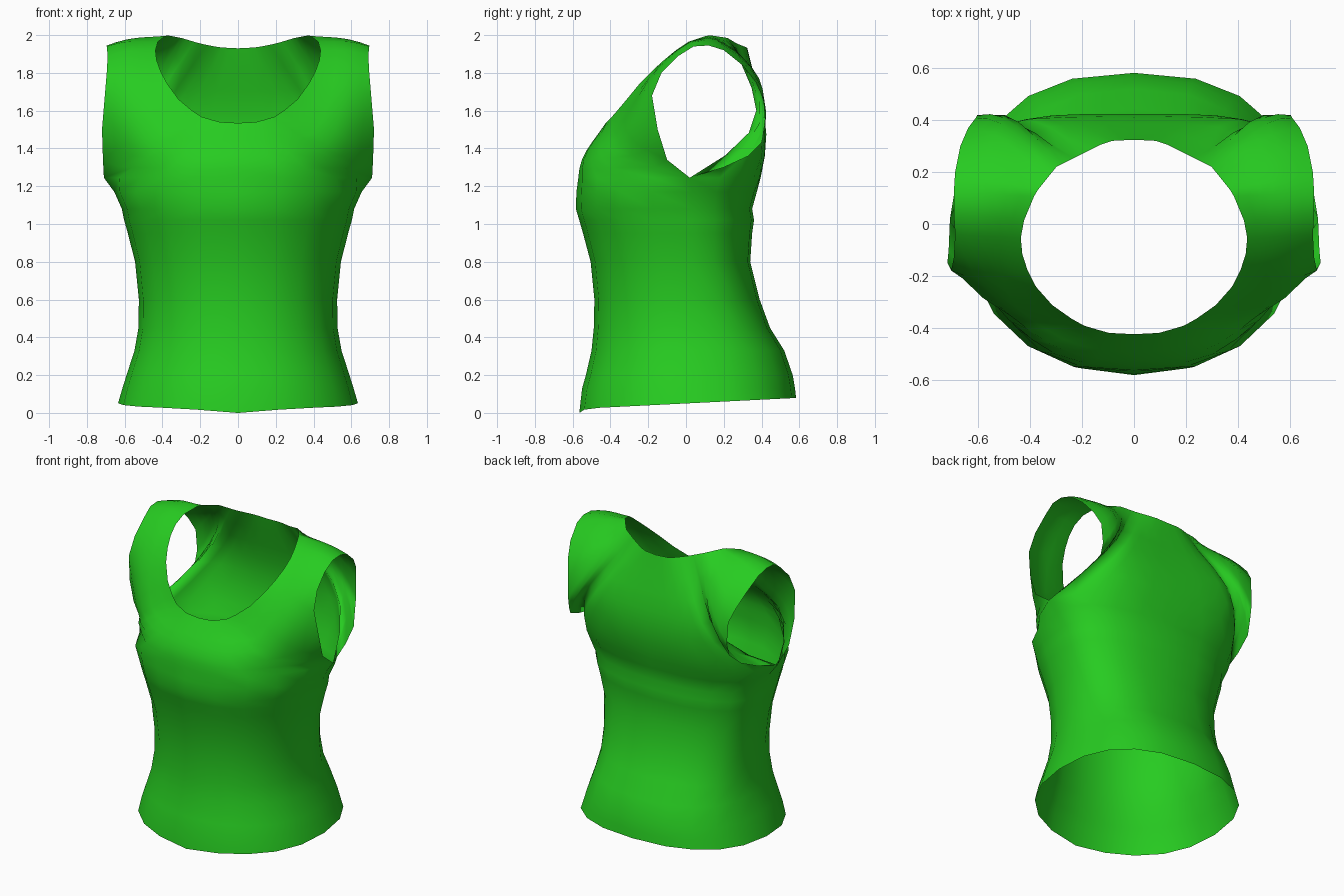
import bpy, bmesh, math
from mathutils import Vector

if "Cube" in bpy.data.objects:
    bpy.data.objects.remove(bpy.data.objects["Cube"])

# Neckline, front centre to back centre (right half)
NECK = [(0, -.425, 1.535), (.1, -.42, 1.54), (.2, -.39, 1.57), (.3, -.33, 1.64),
        (.38, -.24, 1.75), (.42, -.16, 1.83), (.44, -.08, 1.90), (.43, 0, 1.96),
        (.38, .12, 2.0), (.3, .22, 1.985), (.2, .27, 1.955), (.1, .32, 1.935), (0, .325, 1.93)]
# Chest line to the armpit, armhole loop, and chest line on to the back centre
ARMPIT = (.71, .02, 1.245)
FRONT = [(0, -.57), (.235, -.55), (.41, -.47), (.52, -.32), (.63, -.17)]
ARMHOLE = [(.715, -.1, 1.34), (.72, -.15, 1.5), (.705, -.18, 1.68), (.695, -.13, 1.80),
           (.69, -.04, 1.89), (.695, .04, 1.94), (.695, .12, 1.945), (.69, .2, 1.92),
           (.67, .3, 1.84), (.64, .37, 1.75), (.61, .41, 1.66), (.605, .42, 1.52),
           (.61, .40, 1.43), (.65, .33, 1.36), (.68, .2, 1.3)]
BACK = [(.64, .18), (.56, .28), (.43, .36), (.23, .39), (0, .395)]
OUTER = ([(x, y, 1.245) for x, y in FRONT] + [ARMPIT] + ARMHOLE + [ARMPIT]
         + [(x, y, 1.245) for x, y in BACK])
# Outward bulge of each column: -y on the front, +z on the shoulder, +y on the back
BULGE = [.03, .035, .05, .1, .13, .19, .12, .07, .03, .015, .015, .015, .015, .015,
         .03, .04, .05, .06, .08, .11, .17, .24, .18, .12, .075, .06, .055]
KEYS = [(0, 0), (5, 2.4), (12, 7.9), (21, 9.9), (26, 12)]
# Body rings: z, half width, front y, back y
RINGS = [(1.17, .655, -.58, .375), (1.08, .615, -.583, .35), (1.02, .603, -.565, .36),
         (.95, .583, -.545, .35), (.8, .545, -.505, .34), (.6, .525, -.485, .39),
         (.45, .527, -.488, .445), (.33, .548, -.50, .52), (.2, .59, -.53, .565),
         (.13, .612, -.55, .577), (.05, .635, -.565, .583)]
STEPS = 6


def neck_point(col):
    for (a, pa), (b, pb) in zip(KEYS, KEYS[1:]):
        if col <= b:
            p = pa + (pb - pa) * (col - a) / (b - a)
            break
    i = min(int(p), len(NECK) - 2)
    return Vector(NECK[i]).lerp(Vector(NECK[i + 1]), p - i)


def yoke_point(col, s):
    p = neck_point(col).lerp(Vector(OUTER[col]), s)
    d = BULGE[col] * math.sin(math.pi * s ** 1.3)
    if col <= 8:
        p.y -= d
    elif col <= 13:
        p.z += d
    else:
        p.y += d
    return p


def ring_points(z, w, yf, yb):
    pts = []
    for k in range(11):
        a = math.pi * k / 10
        e = 2 / (2.2 if k < 5 else 2.4)
        yc = .03
        c = abs(math.cos(a)) ** e
        y = yc + (yf - yc) * c if k <= 5 else yc + (yb - yc) * c
        x = 0 if k in (0, 10) else w * math.sin(a) ** e
        zz = z
        if z < .06:  # hem rises to the back and dips at the front centre
            zz += .05 * y - (.022 if k == 0 else .006 if k == 1 else 0)
        pts.append(Vector((x, y, zz)))
    return pts


def skin(bm, rows):
    grid = [[bm.verts.new(p) for p in r] for r in rows]
    for r0, r1 in zip(grid, grid[1:]):
        for i in range(len(r0) - 1):
            bm.faces.new((r0[i], r1[i], r1[i + 1], r0[i + 1]))


bm = bmesh.new()
# Yoke: neckline out to armholes and chest line
skin(bm, [[yoke_point(c, s / STEPS) for c in range(len(OUTER))] for s in range(STEPS + 1)])
# Body: chest line down to hem
chest = [Vector(p) for p in OUTER[:6] + OUTER[22:]]
skin(bm, [chest] + [ring_points(*r) for r in RINGS])
# Mirror to the left half and weld
bmesh.ops.mirror(bm, geom=bm.verts[:] + bm.edges[:] + bm.faces[:], axis='X', merge_dist=.001)
bmesh.ops.remove_doubles(bm, verts=bm.verts[:], dist=.0005)
bmesh.ops.recalc_face_normals(bm, faces=bm.faces[:])
front = min(bm.faces, key=lambda f: f.calc_center_median().y)
if front.normal.y > 0:
    bmesh.ops.reverse_faces(bm, faces=bm.faces[:])

mesh = bpy.data.meshes.new("sleeveless_top")
bm.to_mesh(mesh)
bm.free()
for poly in mesh.polygons:
    poly.use_smooth = True
top = bpy.data.objects.new("sleeveless_top", mesh)
bpy.context.collection.objects.link(top)
mat = bpy.data.materials.new("green_cloth")
mat.diffuse_color = (.02, .6, .015, 1)
mat.use_nodes = True
mat.node_tree.nodes["Principled BSDF"].inputs["Base Color"].default_value = mat.diffuse_color
mesh.materials.append(mat)
